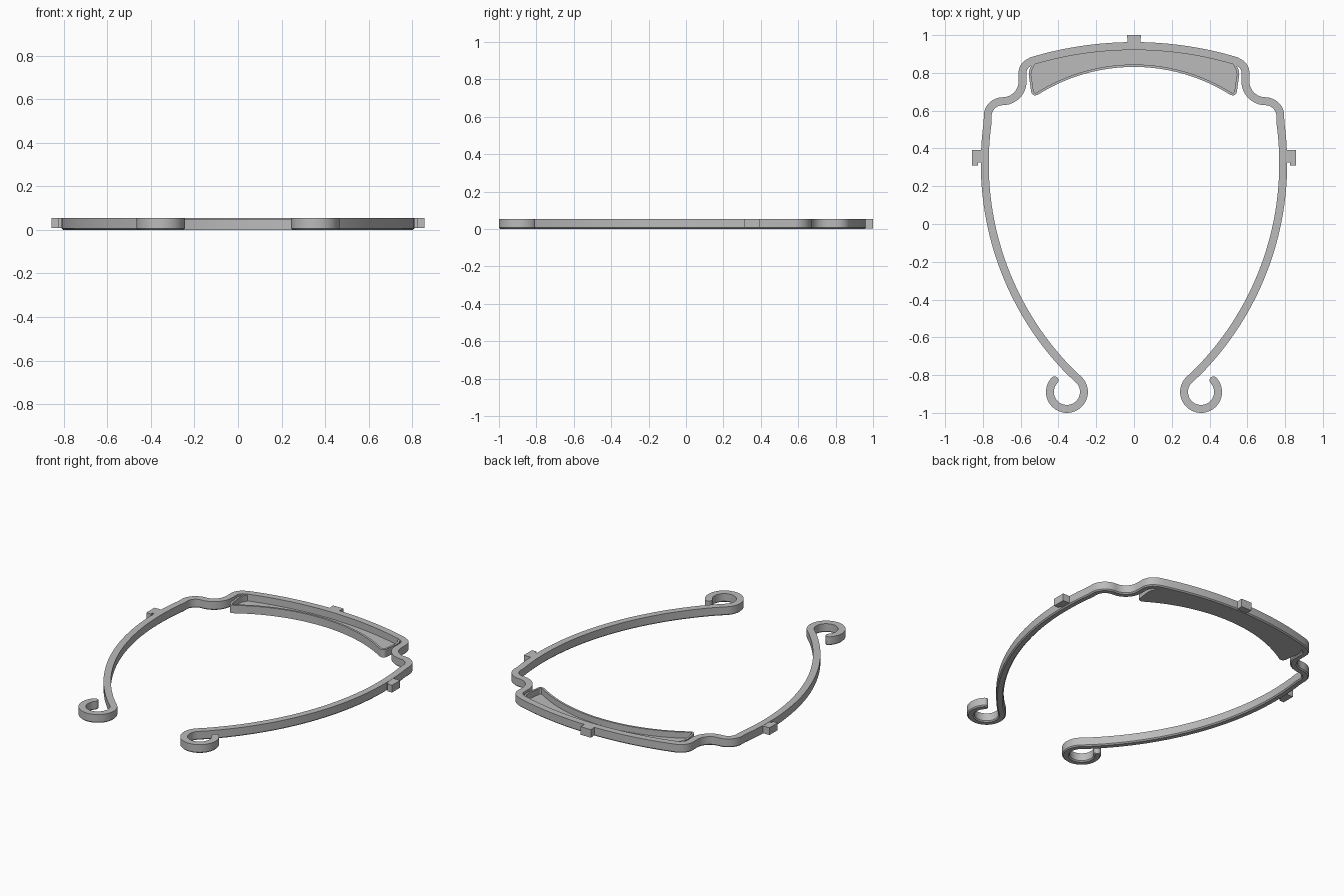
import bpy, bmesh, math
from mathutils import Vector

if "Cube" in bpy.data.objects:
    bpy.data.objects.remove(bpy.data.objects["Cube"])

HEIGHT = 0.055
HALF = 0.021

grey = bpy.data.materials.new("plain grey")
grey.use_nodes = True
grey.diffuse_color = (0.5, 0.5, 0.5, 1)
grey.node_tree.nodes["Principled BSDF"].inputs["Base Color"].default_value = (0.5, 0.5, 0.5, 1)


def finish(name, bm):
    bmesh.ops.recalc_face_normals(bm, faces=bm.faces)
    mesh = bpy.data.meshes.new(name)
    bm.to_mesh(mesh)
    bm.free()
    mesh.materials.append(grey)
    obj = bpy.data.objects.new(name, mesh)
    bpy.context.collection.objects.link(obj)
    bpy.ops.object.select_all(action='DESELECT')
    obj.select_set(True)
    bpy.context.view_layer.objects.active = obj
    bpy.ops.object.shade_smooth_by_angle(angle=math.radians(30))
    return obj


def arc(cx, cy, r, start, end, n):
    angles = [math.radians(start + (end - start) * i / n) for i in range(n + 1)]
    return [Vector((cx + r * math.cos(a), cy + r * math.sin(a))) for a in angles]


def mirrored(half):
    """Full left-to-right path from a half path starting on x = 0."""
    return [Vector((-p.x, p.y)) for p in reversed(half[1:])] + half


def sweep(name, path, half, top, chamfer=0.0, round_ends=False):
    """Carry a flat-topped section along a path in plan."""
    widths = [half] * len(path)
    if round_ends:
        for end in (0, -1):
            tip = path[end].copy()
            out = (tip - path[1 if end == 0 else -2]).normalized()
            for t in (0.35, 0.65, 0.87, 0.97, 0.999):
                point, width = tip + out * half * t, half * math.sqrt(1 - t * t)
                at = 0 if end == 0 else len(path)
                path.insert(at, point)
                widths.insert(at, width)
    bm = bmesh.new()
    rings = []
    for i, p in enumerate(path):
        a, b = path[max(i - 1, 0)], path[min(i + 1, len(path) - 1)]
        t = (b - a).normalized()
        n, w = Vector((-t.y, t.x)), widths[i]
        c = min(chamfer, w * 0.5)
        section = [(w, top), (-w, top), (-w, c), (-w + c, 0), (w - c, 0), (w, c)]
        if not chamfer:
            section = [(w, top), (-w, top), (-w, 0), (w, 0)]
        rings.append([bm.verts.new((p.x + n.x * s, p.y + n.y * s, z)) for s, z in section])
    for r0, r1 in zip(rings, rings[1:]):
        for j in range(len(r0)):
            k = (j + 1) % len(r0)
            bm.faces.new((r0[j], r0[k], r1[k], r1[j]))
    bm.faces.new(rings[0])
    bm.faces.new(rings[-1])
    return finish(name, bm)


def prism(name, outline, z0, z1):
    bm = bmesh.new()
    low = [bm.verts.new((x, y, z0)) for x, y in outline]
    high = [bm.verts.new((x, y, z1)) for x, y in outline]
    for i in range(len(low)):
        k = (i + 1) % len(low)
        bm.faces.new((low[i], low[k], high[k], high[i]))
    caps = [bm.faces.new(low), bm.faces.new(high)]
    bmesh.ops.triangulate(bm, faces=caps)
    return finish(name, bm)


# Continuous band: brow, shoulders, long side arms and curled ends
brow = arc(0, -0.943, 1.885, 90, 73.3, 20)
band = brow + arc(0.53, 0.80, 0.06, 68, 0, 8)
band += arc(0.695, 0.755, 0.105, 180, 270, 12)
band += arc(0.695, 0.57, 0.08, 82, 9, 10)
band += arc(-0.78, 0.32, 1.57, 8, -44.5, 36)
band += arc(0.355, -0.889, 0.09, 135, 403, 36)
sweep("band", mirrored(band), HALF, HEIGHT, 0.007, True)

# Shallow tray behind the brow: raised rim and thin floor
rim = arc(0, -0.122, 0.96, 90, 57.8, 24)
rim += arc(0.523, 0.702, 0.015, 270, 350, 5)
rim += [Vector((0.551, 0.79)), Vector((0.548, 0.815)), Vector((0.53, 0.848))]
sweep("tray_rim", mirrored(rim), 0.0065, 0.05)
brow_edge = [p for p in mirrored(brow) if abs(p.x) < 0.53]
prism("tray_floor", mirrored(rim) + brow_edge[::-1], 0.0, 0.012)

# Rear tab with slightly flared end
prism("rear_tab", [(-0.037, 0.945), (0.037, 0.945), (0.034, 0.965), (0.037, 1.0),
                   (-0.037, 1.0), (-0.034, 0.965)], 0.004, HEIGHT)

# Side tabs with a stepped lower edge and a wider outer lip
tab = [(0.79, 0.325), (0.825, 0.325), (0.825, 0.31), (0.857, 0.31),
       (0.857, 0.392), (0.81, 0.392), (0.81, 0.384), (0.79, 0.384)]
for side, sign in (("left", 1), ("right", -1)):
    prism(side + "_tab", [(x * sign, y) for x, y in tab], 0.008, HEIGHT - 0.001)
